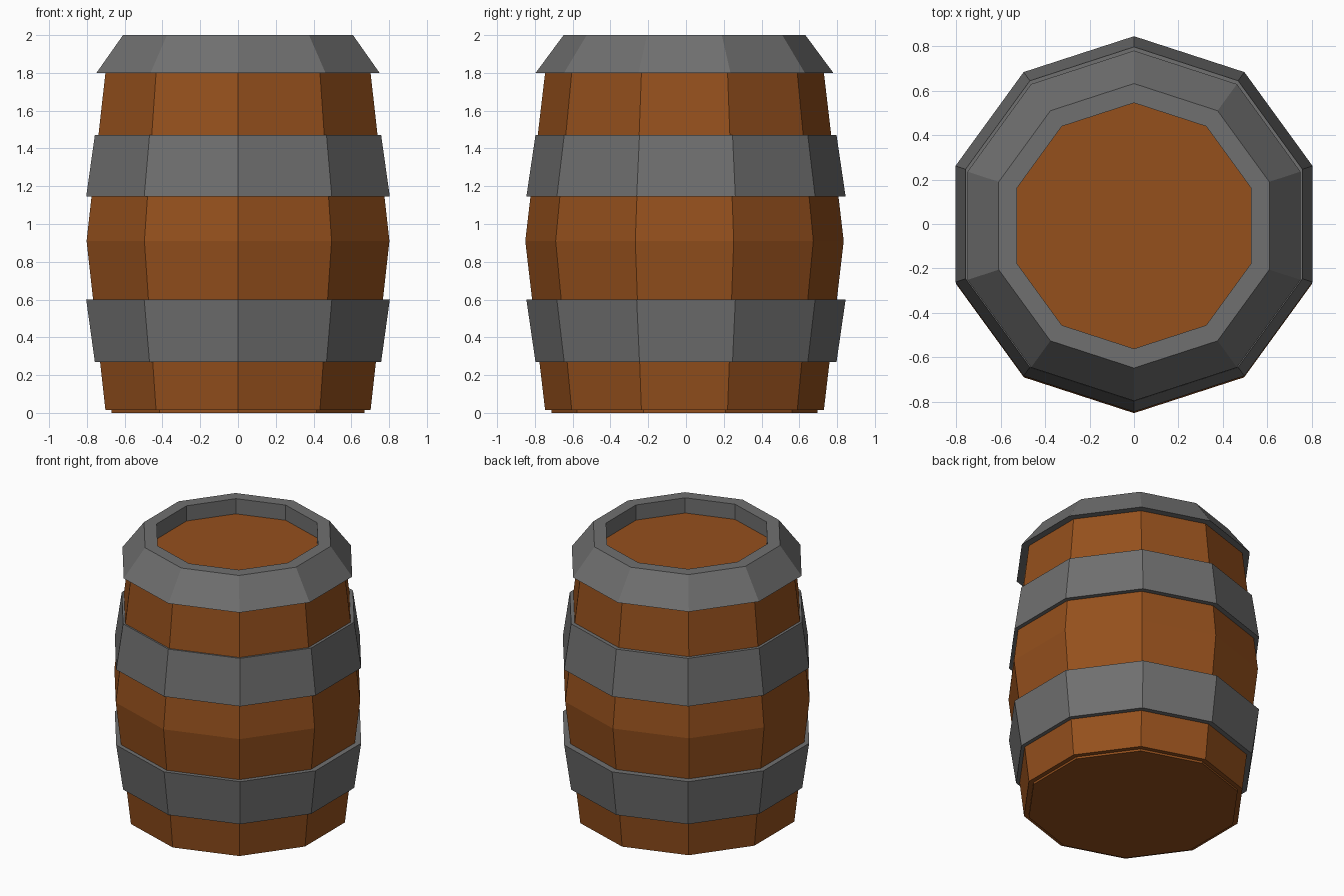
import bpy, bmesh, math

if "Cube" in bpy.data.objects:
    bpy.data.objects.remove(bpy.data.objects["Cube"])

SIDES = 10


def material(name, rgb):
    m = bpy.data.materials.new(name)
    m.diffuse_color = (*rgb, 1)
    m.use_nodes = True
    m.node_tree.nodes["Principled BSDF"].inputs["Base Color"].default_value = m.diffuse_color
    return m


def lathe(name, profile, mat, y=0.0, closed=False, cap_start=False, cap_end=False):
    """Spin a (radius, z) profile into a ten-sided solid with a corner on the y axis."""
    bm = bmesh.new()
    rings = []
    for r, z in profile:
        ring = []
        for i in range(SIDES):
            a = math.pi / 2 + i * 2 * math.pi / SIDES
            ring.append(bm.verts.new((r * math.cos(a), y + r * math.sin(a), z)))
        rings.append(ring)
    pairs = list(zip(rings, rings[1:]))
    if closed:
        pairs.append((rings[-1], rings[0]))
    for low, high in pairs:
        for i in range(SIDES):
            j = (i + 1) % SIDES
            bm.faces.new((low[i], low[j], high[j], high[i]))
    if cap_start:
        bm.faces.new(rings[0][::-1])
    if cap_end:
        bm.faces.new(rings[-1])
    bmesh.ops.recalc_face_normals(bm, faces=bm.faces)
    mesh = bpy.data.meshes.new(name)
    bm.to_mesh(mesh)
    bm.free()
    mesh.materials.append(mat)
    obj = bpy.data.objects.new(name, mesh)
    bpy.context.collection.objects.link(obj)
    return obj


wood = material("wood", (0.30, 0.08, 0.012))
iron = material("iron", (0.16, 0.16, 0.16))
SHIFT = -0.008  # staves and top rim sit slightly forward of the hoops

# Bulging wooden body with a bottom board just proud of the staves
lathe("barrel_body",
      [(0.705, 0.0), (0.705, 0.015), (0.738, 0.015), (0.843, 0.91), (0.738, 1.80)],
      wood, SHIFT, cap_start=True, cap_end=True)

# Sloped iron rim around the opening
lathe("top_rim", [(0.553, 1.80), (0.788, 1.80), (0.64, 2.0), (0.553, 2.0)],
      iron, SHIFT, closed=True)

# Recessed wooden lid
lathe("lid", [(0.553, 1.82), (0.553, 1.89)], wood, SHIFT, cap_start=True, cap_end=True)

# Two flared hoops, each with its wide edge towards the middle
for name, wide_z, narrow_z in (("upper_hoop", 1.145, 1.47), ("lower_hoop", 0.60, 0.27)):
    lathe(name, [(0.78, wide_z), (0.845, wide_z), (0.797, narrow_z), (0.74, narrow_z)],
          iron, closed=True)
